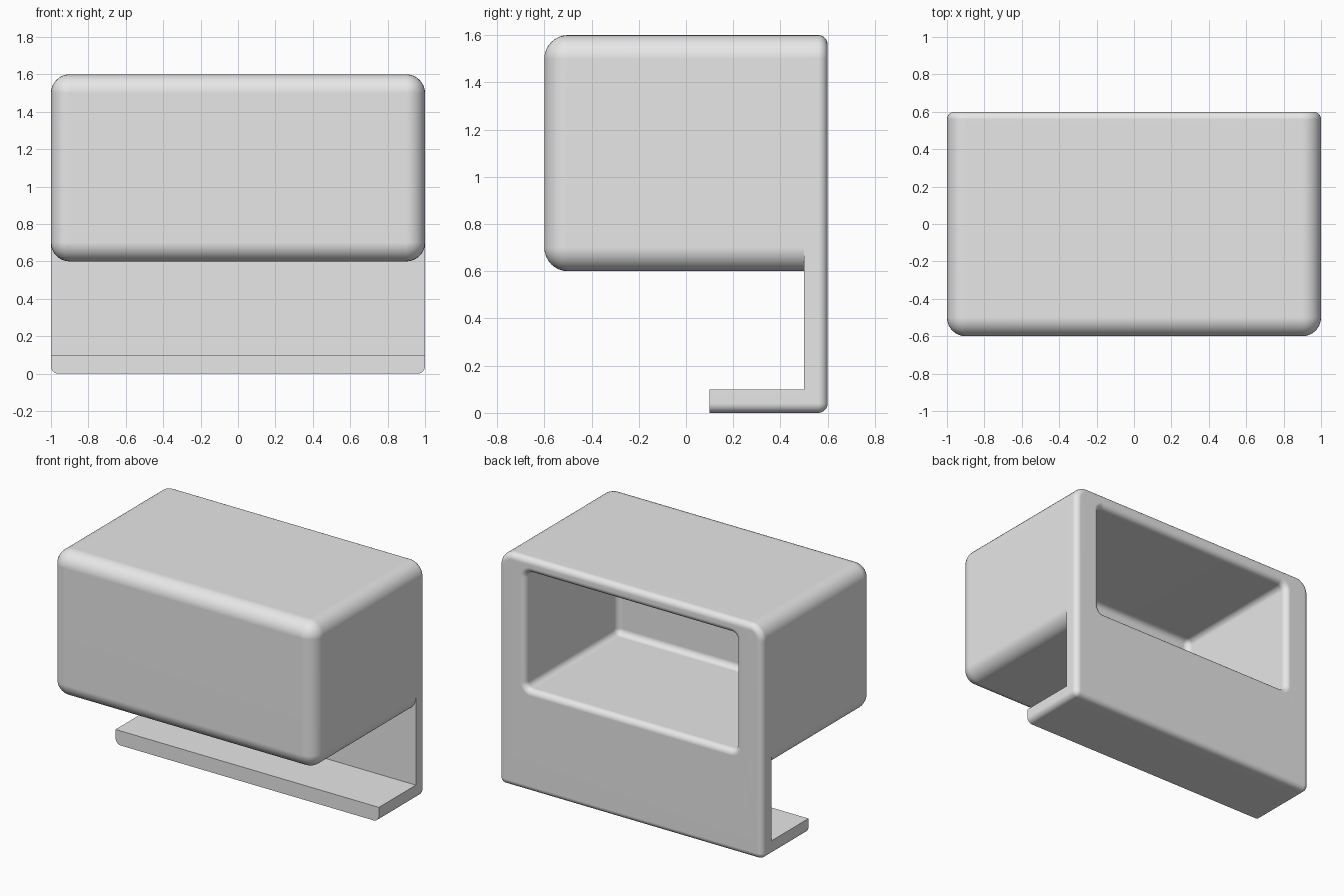
import bpy, bmesh
from math import sin, cos, pi

cube = bpy.data.objects.get("Cube")
if cube:
    bpy.data.objects.remove(cube, do_unlink=True)

STEPS = 8                      # segments per quarter round
QUARTER = [i / STEPS * pi / 2 for i in range(STEPS + 1)]
R_BIG, R_SMALL = 0.1, 0.04

grey = bpy.data.materials.new("plain_grey")
grey.use_nodes = True
GREY = (0.8, 0.8, 0.8, 1)
grey.diffuse_color = GREY
grey.node_tree.nodes["Principled BSDF"].inputs["Base Color"].default_value = GREY


def ring(y, section, grow=0.0):
    """Rounded rectangle at depth y, offset outward by grow."""
    half, z0, z1, r_low, r_top = section
    half, z0, z1 = half + grow, z0 - grow, z1 + grow
    low, top = max(r_low + grow, 0), max(r_top + grow, 0)
    corners = [(half - low, z0 + low, low, -pi / 2), (half - top, z1 - top, top, 0),
               (top - half, z1 - top, top, pi / 2), (low - half, z0 + low, low, pi)]
    return [(cx + r * cos(a + t), y, cz + r * sin(a + t))
            for cx, cz, r, a in corners for t in QUARTER]


def loft(name, rings, cap_end):
    """Skin consecutive rings and close the ends."""
    bm = bmesh.new()
    loops = [[bm.verts.new(p) for p in r] for r in rings]
    bm.faces.new(loops[0])
    for a, b in zip(loops, loops[1:]):
        n = len(a)
        for j in range(n):
            k = (j + 1) % n
            bm.faces.new((a[j], b[j], b[k], a[k]))
    if cap_end:
        bm.faces.new(loops[-1][::-1])
    bmesh.ops.remove_doubles(bm, verts=bm.verts[:], dist=1e-5)
    flat = [f for f in bm.faces if f.calc_area() < 1e-8]
    bmesh.ops.delete(bm, geom=flat, context='FACES')
    mesh = bpy.data.meshes.new(name)
    bm.to_mesh(mesh)
    bm.free()
    mesh.materials.append(grey)
    obj = bpy.data.objects.new(name, mesh)
    bpy.context.collection.objects.link(obj)
    bpy.ops.object.select_all(action='DESELECT')
    obj.select_set(True)
    bpy.context.view_layer.objects.active = obj
    bpy.ops.object.shade_smooth_by_angle(angle=pi / 6)
    weighted = obj.modifiers.new("flat_face_normals", 'WEIGHTED_NORMAL')
    weighted.keep_sharp = True
    return obj


# Cross-sections: half width, bottom, top, lower corner radius, upper corner radius
hood = (1.0, 0.6, 1.6, R_BIG, R_BIG)
back_plate = (1.0, 0.0, 1.6, R_SMALL, R_BIG)
pocket = (0.8, 0.7, 1.5, R_SMALL, R_SMALL)
foot = (1.0, 0.0, 0.1, R_SMALL, 0.0)

# Hood with rounded front
rings = [ring(-0.6 + R_BIG * (1 - cos(t)), hood, R_BIG * (sin(t) - 1)) for t in QUARTER]
rings.append(ring(0.5, hood))
# Back plate with softened rear edge
rings.append(ring(0.5, back_plate))
rings += [ring(0.6 + R_SMALL * (sin(t) - 1), back_plate, R_SMALL * (cos(t) - 1)) for t in QUARTER]
# Pocket: rounded lip, then rounded inner end
rings += [ring(0.6 + R_SMALL * (cos(t) - 1), pocket, R_SMALL * (1 - sin(t))) for t in QUARTER]
rings += [ring(-0.4 + R_SMALL * (1 - sin(t)), pocket, R_SMALL * (cos(t) - 1)) for t in QUARTER]
loft("hollow_housing", rings, True)

# Foot reaching forward under the hood
loft("foot_plate", [ring(0.1, foot), ring(0.5, foot)], False)
